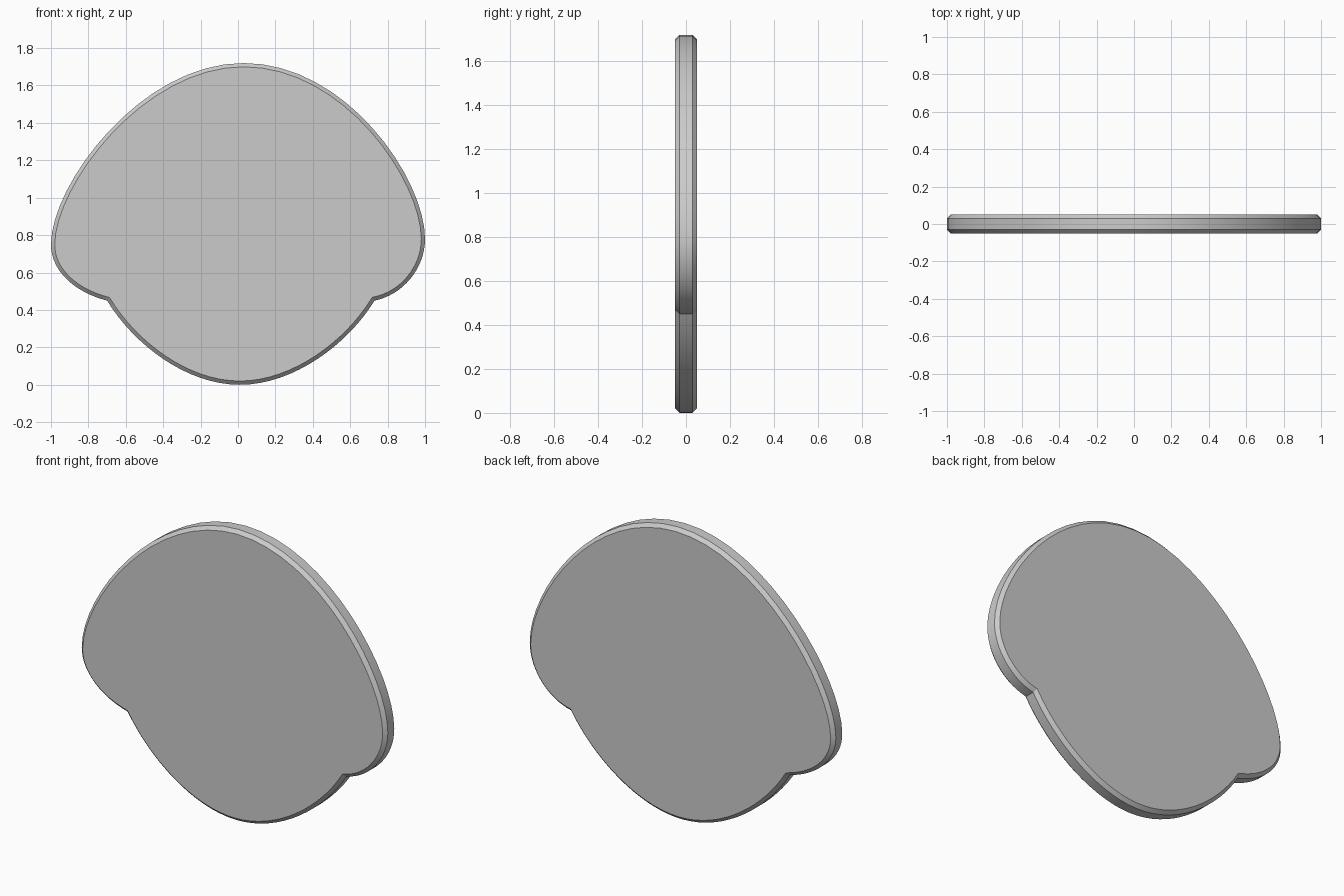
import bpy
from math import radians

if "Cube" in bpy.data.objects:
    bpy.data.objects.remove(bpy.data.objects["Cube"])

# Outline as bezier knots: (left handle, point, right handle) in x, z
knots = [
    ((-0.28, 0.0), (0.01, 0.0), (0.30, 0.0)),         # bottom of lower lobe
    ((0.59, 0.22), (0.73, 0.45), (0.88, 0.48)),       # right notch
    ((1.0, 0.62), (1.0, 0.78), (1.0, 1.10)),          # right side
    ((0.58, 1.72), (0.03, 1.72), (-0.52, 1.72)),      # crown
    ((-1.0, 1.07), (-1.0, 0.75), (-1.0, 0.60)),       # left side
    ((-0.86, 0.49), (-0.70, 0.45), (-0.56, 0.22)),    # left notch
]

curve = bpy.data.curves.new("lobed_plate", 'CURVE')
curve.dimensions = '2D'
curve.fill_mode = 'BOTH'
curve.resolution_u = 16
spline = curve.splines.new('BEZIER')
spline.bezier_points.add(len(knots) - 1)
spline.use_cyclic_u = True
for bp, (left, co, right) in zip(spline.bezier_points, knots):
    bp.handle_left_type = bp.handle_right_type = 'FREE'
    bp.co = (*co, 0)
    bp.handle_left = (*left, 0)
    bp.handle_right = (*right, 0)

# Thickness with a chamfered rim that stays inside the outline
curve.extrude = 0.03
curve.bevel_depth = 0.02
curve.bevel_resolution = 0
curve.offset = -0.02

plate = bpy.data.objects.new("lobed_plate", curve)
bpy.context.collection.objects.link(plate)
plate.rotation_euler = (radians(90), 0, 0)

# Turn into a welded mesh with smooth rim and sharp chamfer edges
bpy.context.view_layer.objects.active = plate
plate.select_set(True)
bpy.ops.object.convert(target='MESH')
bpy.ops.object.transform_apply(location=False, rotation=True, scale=False)
bpy.ops.object.mode_set(mode='EDIT')
bpy.ops.mesh.select_all(action='SELECT')
bpy.ops.mesh.remove_doubles(threshold=0.0005)
bpy.ops.mesh.normals_make_consistent(inside=False)
bpy.ops.object.mode_set(mode='OBJECT')
bpy.ops.object.shade_smooth_by_angle(angle=radians(30))
